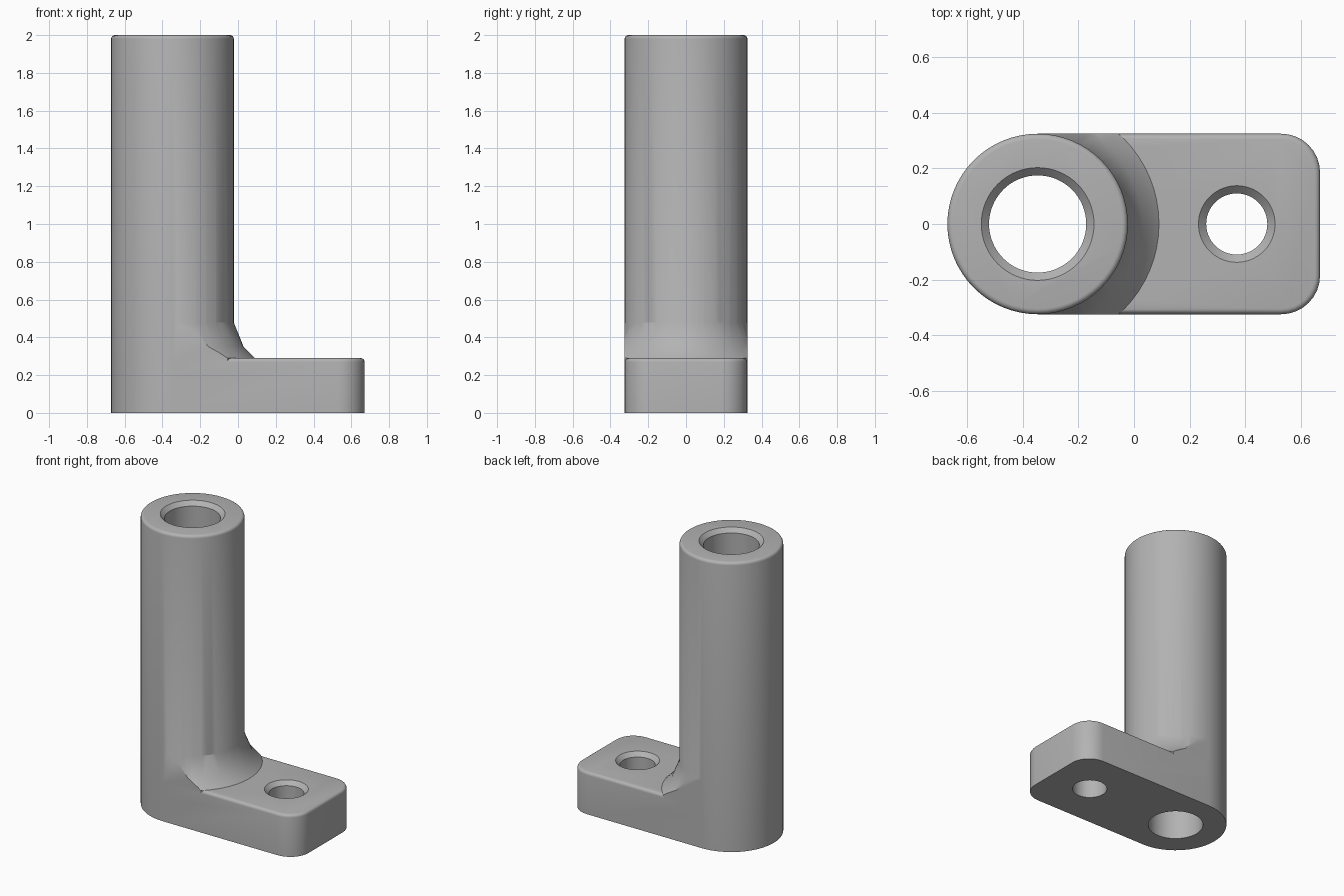
import bpy, bmesh
from math import sin, cos, pi, radians

if "Cube" in bpy.data.objects:
    bpy.data.objects.remove(bpy.data.objects["Cube"], do_unlink=True)

POST_X, HOLE_X, END_X = -0.347, 0.37, 0.67
R, HEIGHT, BASE_H = 0.325, 2.0, 0.29
ROUND, CORNER = 0.02, 0.14

metal = bpy.data.materials.new("plain_grey")
metal.use_nodes = True
grey = (0.45, 0.45, 0.45, 1)
metal.diffuse_color = grey
metal.node_tree.nodes["Principled BSDF"].inputs["Base Color"].default_value = grey


def make(name, bm):
    bmesh.ops.recalc_face_normals(bm, faces=bm.faces)
    mesh = bpy.data.meshes.new(name)
    bm.to_mesh(mesh)
    bm.free()
    mesh.materials.append(metal)
    ob = bpy.data.objects.new(name, mesh)
    bpy.context.collection.objects.link(ob)
    return ob


def lathe(name, x, profile, closed=False, n=64):
    """Turn (radius, z) points about a vertical axis; open ends get caps."""
    bm = bmesh.new()
    rings = [[bm.verts.new((x + r * cos(2 * pi * i / n), r * sin(2 * pi * i / n), z))
              for i in range(n)] for r, z in profile]
    pairs = list(zip(rings, rings[1:]))
    if closed:
        pairs.append((rings[-1], rings[0]))
    else:
        bm.faces.new(rings[0])
        bm.faces.new(rings[-1])
    for a, b in pairs:
        for i in range(n):
            j = (i + 1) % n
            bm.faces.new((a[i], a[j], b[j], b[i]))
    return make(name, bm)


def combine(ob, other, operation):
    mod = ob.modifiers.new(operation, "BOOLEAN")
    mod.operation, mod.object, mod.solver = operation, other, "EXACT"
    bpy.context.view_layer.update()
    result = bpy.data.meshes.new_from_object(
        ob.evaluated_get(bpy.context.evaluated_depsgraph_get()))
    ob.modifiers.clear()
    ob.data = result
    bpy.data.objects.remove(other, do_unlink=True)


# Upright post with a rounded top rim
rim = [(R - ROUND + ROUND * cos(a), HEIGHT - ROUND + ROUND * sin(a))
       for a in (i * pi / 8 for i in range(5))]
bracket = lathe("post_bracket", POST_X, [(R, 0)] + rim)

# Foot plate with rounded outer corners and a softened top edge
outline = [(POST_X, -R)]
for side in (-1, 1):
    for i in range(9):
        a = (i if side > 0 else i - 8) * pi / 16
        outline.append((END_X - CORNER + CORNER * cos(a),
                        side * (R - CORNER) + CORNER * sin(a)))
outline.append((POST_X, R))
bm = bmesh.new()
bottom = bm.faces.new([bm.verts.new((x, y, 0)) for x, y in outline])
top = bmesh.ops.extrude_face_region(bm, geom=[bottom], use_keep_orig=True)["geom"]
bmesh.ops.translate(bm, vec=(0, 0, BASE_H),
                    verts=[v for v in top if isinstance(v, bmesh.types.BMVert)])
edges = [e for e in bm.edges if all(v.co.z > 0.1 for v in e.verts)
         and any(v.co.x > POST_X + 0.01 for v in e.verts)]
bmesh.ops.bevel(bm, geom=edges, offset=ROUND, segments=4, profile=0.5, affect="EDGES")
foot = make("foot_plate", bm)

# Flared fillet between post and foot, trimmed to the foot's width
fillet = lathe("fillet", POST_X, [(0.27, 0.2), (0.437, 0.2), (0.437, BASE_H),
                                  (0.377, 0.35), (R - 0.001, 0.48), (0.27, 0.48)], closed=True)
bm = bmesh.new()
bmesh.ops.create_cube(bm, size=1)
bmesh.ops.scale(bm, vec=(0.6, 2 * R, 1), verts=bm.verts)
bmesh.ops.translate(bm, vec=(POST_X + 0.3, 0, 0.5), verts=bm.verts)
combine(fillet, make("fillet_trim", bm), "INTERSECT")

combine(bracket, foot, "UNION")
combine(bracket, fillet, "UNION")

# Chamfered through holes
for x, r, z in ((POST_X, 0.175, HEIGHT), (HOLE_X, 0.11, BASE_H)):
    flare = 0.028
    cutter = lathe("hole_cutter", x, [(r, -0.1), (r, z - flare), (r + flare, z),
                                      (r + flare, z + 0.1)])
    combine(bracket, cutter, "DIFFERENCE")

bpy.ops.object.select_all(action="DESELECT")
bracket.select_set(True)
bpy.context.view_layer.objects.active = bracket
bpy.ops.object.shade_smooth_by_angle(angle=radians(30))
